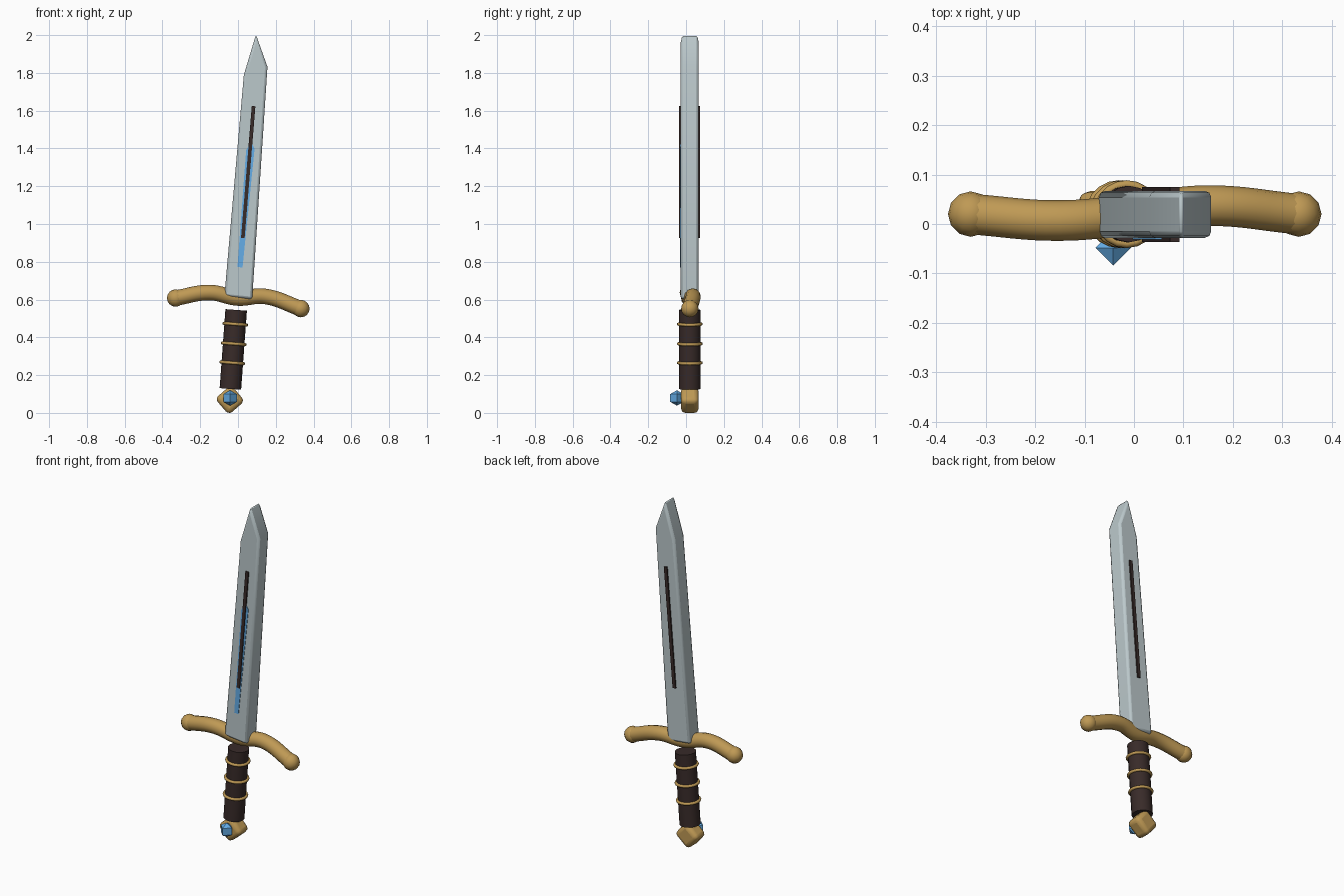
import bpy, bmesh, math
from mathutils import Vector

if "Cube" in bpy.data.objects:
    bpy.data.objects.remove(bpy.data.objects["Cube"])

Y0 = 0.02                      # mid-plane of the sword
TILT = math.radians(4.2)       # lean towards +x


def material(name, rgb):
    m = bpy.data.materials.new(name)
    m.diffuse_color = (*rgb, 1)
    m.use_nodes = True
    m.node_tree.nodes["Principled BSDF"].inputs["Base Color"].default_value = m.diffuse_color
    return m


STEEL = material("steel", (0.50, 0.58, 0.60))
GOLD = material("gold", (0.52, 0.32, 0.09))
LEATHER = material("leather", (0.040, 0.024, 0.022))
BLUE = material("blue", (0.13, 0.42, 0.80))


def finish(name, mat, smooth=None, bevel=0, segments=2):
    ob = bpy.context.object
    ob.name = name
    ob.data.materials.append(mat)
    if bevel:
        b = ob.modifiers.new("bevel", 'BEVEL')
        b.width, b.segments = bevel, segments
    if smooth:
        bpy.ops.object.shade_smooth_by_angle(angle=math.radians(smooth))
    return ob


def plate(name, outline, y1, y2, mat, **kw):
    """Extrude an x-z outline from y1 to y2."""
    bm = bmesh.new()
    face = bm.faces.new([bm.verts.new((x, y1, z)) for x, z in outline])
    ext = bmesh.ops.extrude_face_region(bm, geom=[face])
    verts = [v for v in ext["geom"] if isinstance(v, bmesh.types.BMVert)]
    bmesh.ops.translate(bm, vec=(0, y2 - y1, 0), verts=verts)
    bmesh.ops.recalc_face_normals(bm, faces=bm.faces)
    me = bpy.data.meshes.new(name)
    bm.to_mesh(me)
    bm.free()
    ob = bpy.data.objects.new(name, me)
    bpy.context.collection.objects.link(ob)
    bpy.ops.object.select_all(action='DESELECT')
    bpy.context.view_layer.objects.active = ob
    ob.select_set(True)
    return finish(name, mat, **kw)


# Blade with rounded edges
plate("blade", [(-0.072, 0.618), (0.075, 0.602), (0.156, 1.832), (0.095, 2.003), (0.031, 1.79)],
      -0.028, 0.067, STEEL, smooth=40, bevel=0.013)

# Dark fuller, showing on both faces
plate("fuller", [(0.016, 0.927), (0.035, 0.925), (0.092, 1.623), (0.073, 1.625)],
      -0.036, 0.075, LEATHER)

# Blue inlay on the front face
plate("inlay", [(-0.003, 0.772), (0.024, 0.77), (0.088, 1.40), (0.068, 1.435), (0.043, 1.39)],
      -0.031, -0.015, BLUE)

# S-curved crossguard with ball ends
path = [(-0.33, Y0, 0.608), (-0.15, 0.007, 0.637), (0.0, Y0, 0.608),
        (0.14, 0.037, 0.617), (0.333, Y0, 0.552)]
cu = bpy.data.curves.new("crossguard", 'CURVE')
cu.dimensions = '3D'
cu.bevel_depth, cu.bevel_resolution, cu.resolution_u = 0.041, 4, 8
cu.use_fill_caps = True
sp = cu.splines.new('BEZIER')
sp.bezier_points.add(len(path) - 1)
for p, co in zip(sp.bezier_points, path):
    p.co = co
    p.handle_left_type = p.handle_right_type = 'AUTO'
guard = bpy.data.objects.new("crossguard", cu)
bpy.context.collection.objects.link(guard)
bpy.ops.object.select_all(action='DESELECT')
bpy.context.view_layer.objects.active = guard
guard.select_set(True)
bpy.ops.object.convert(target='MESH')
finish("crossguard", GOLD, smooth=50)
for side, co in (("left", path[0]), ("right", path[-1])):
    bpy.ops.mesh.primitive_uv_sphere_add(segments=12, ring_count=8, radius=0.046, location=co)
    finish("guard_ball_" + side, GOLD, smooth=50)

# Leather grip and its gold bands
a, b = Vector((-0.041, Y0, 0.127)), Vector((-0.009, Y0, 0.545))
bpy.ops.mesh.primitive_cylinder_add(vertices=16, radius=0.057, depth=(b - a).length,
                                    location=(a + b) / 2, rotation=(0, TILT, 0))
finish("grip", LEATHER, smooth=40)
for i, z in enumerate((0.265, 0.366, 0.470)):
    c = a.lerp(b, (z - a.z) / (b.z - a.z))
    bpy.ops.mesh.primitive_torus_add(major_segments=20, minor_segments=8, major_radius=0.060,
                                     minor_radius=0.0085, location=c, rotation=(0, TILT, 0))
    finish(f"grip_band_{i + 1}", GOLD, smooth=60)

# Rounded diamond pommel
bpy.ops.mesh.primitive_cube_add(size=1, location=(-0.043, Y0, 0.069),
                                rotation=(0, math.radians(45) + TILT, 0))
bpy.context.object.scale = (0.112, 0.093, 0.112)
bpy.ops.object.transform_apply(location=False, rotation=False, scale=True)
finish("pommel", GOLD, smooth=50, bevel=0.024, segments=3)

# Octahedral gem
bpy.ops.mesh.primitive_uv_sphere_add(segments=4, ring_count=2, radius=0.041,
                                     location=(-0.042, -0.048, 0.079))
finish("gem", BLUE)
